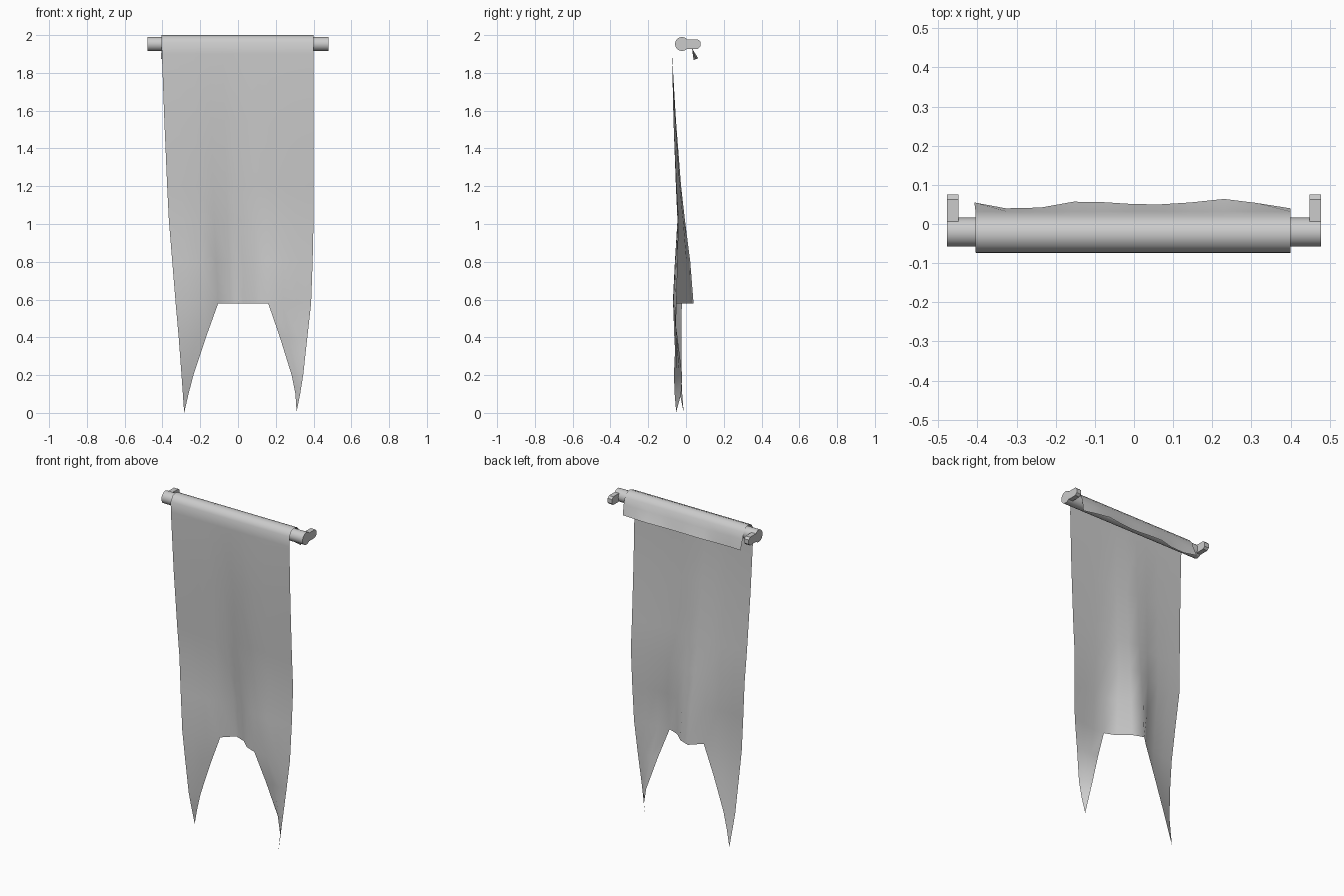
import bpy, bmesh, math

if "Cube" in bpy.data.objects:
    bpy.data.objects.remove(bpy.data.objects["Cube"])

def finish(name, bm, angle=40):
    bmesh.ops.recalc_face_normals(bm, faces=bm.faces)
    me = bpy.data.meshes.new(name)
    bm.to_mesh(me)
    bm.free()
    ob = bpy.data.objects.new(name, me)
    bpy.context.collection.objects.link(ob)
    bpy.ops.object.select_all(action='DESELECT')
    bpy.context.view_layer.objects.active = ob
    ob.select_set(True)
    bpy.ops.object.shade_smooth_by_angle(angle=math.radians(angle))
    return ob

def bridge(bm, a, b):
    for i in range(len(a) - 1):
        bm.faces.new((a[i], a[i + 1], b[i + 1], b[i]))

# Rod
bpy.ops.mesh.primitive_cylinder_add(vertices=20, radius=0.037, depth=0.956,
                                    location=(0, -0.021, 1.953), rotation=(0, math.pi / 2, 0))
bpy.context.object.name = "rod"
bpy.ops.object.shade_smooth_by_angle(angle=math.radians(40))

# Wall brackets at both rod ends
arm = [(-0.01, 1.927), (0.063, 1.927), (0.076, 1.939), (0.076, 1.965), (0.063, 1.977), (-0.01, 1.977)]
for side, label in ((-1, "left"), (1, "right")):
    bm = bmesh.new()
    inner = [bm.verts.new((side * 0.448, y, z)) for y, z in arm]
    outer = [bm.verts.new((side * 0.478, y, z)) for y, z in arm]
    bm.faces.new(inner)
    bm.faces.new(outer)
    bridge(bm, inner + inner[:1], outer + outer[:1])
    finish(label + "_bracket", bm, 30)

# Cloth: column positions across the width, and fold depth at the lower edge
cols = [0, .1, .21, .314, .404, .5, .585, .683, .79, .89, 1]
fold = [-.068, -.06, -.045, -.022, .04, .014, -.042, -.07, -.068, -.06, -.05]
flap = [.055, .04, .042, .057, .056, .051, .05, .055, .064, .054, .04]
# (y, z) of the loop over the rod
wrap = [(.032, 1.93), (.02, 1.97), (.0, 1.993), (-.028, 2.0), (-.056, 1.99), (-.073, 1.962)]
# z, left x, right x, base y, fold strength
drop = [(1.9, -.403, .4, -.074, 0), (1.55, -.39, .4, -.058, .12), (1.2, -.375, .4, -.036, .25),
        (1.02, -.366, .4, -.02, .36), (.8, -.348, .395, -.007, .74), (.58, -.33, .387, 0, 1)]
bm = bmesh.new()
rows = [[bm.verts.new((-.408 + .808 * c, flap[i], 1.872 + .4 * (flap[i] - .05))) for i, c in enumerate(cols)]]
for y, z in wrap:
    rows.append([bm.verts.new((-.405 + .805 * c, y, z)) for c in cols])
for z, xl, xr, y, s in drop:
    rows.append([bm.verts.new((xl + (xr - xl) * c, y + s * fold[i], z)) for i, c in enumerate(cols)])
for a, b in zip(rows, rows[1:]):
    bridge(bm, a, b)

# Swallow tails: tip, then rows of z, start x and y, end x and y
tails = [(slice(0, 4), (-.285, -.012, 0),
          [(.4, -.314, -.062, -.17, -.025), (.2, -.299, -.05, -.236, -.025), (.1, -.292, -.032, -.262, -.02)]),
         (slice(7, 11), (.31, -.052, .004),
          [(.4, .222, -.045, .367, -.055), (.2, .284, -.02, .345, -.064), (.1, .304, -.026, .329, -.06)])]
for part, tip, steps in tails:
    prev = rows[-1][part]
    for z, x0, y0, x1, y1 in steps:
        row = [bm.verts.new((x0 + (x1 - x0) * i / 3, y0 + (y1 - y0) * i / 3, z)) for i in range(4)]
        bridge(bm, prev, row)
        prev = row
    end = bm.verts.new(tip)
    for a, b in zip(prev, prev[1:]):
        bm.faces.new((a, b, end))
finish("banner_cloth", bm, 180)
